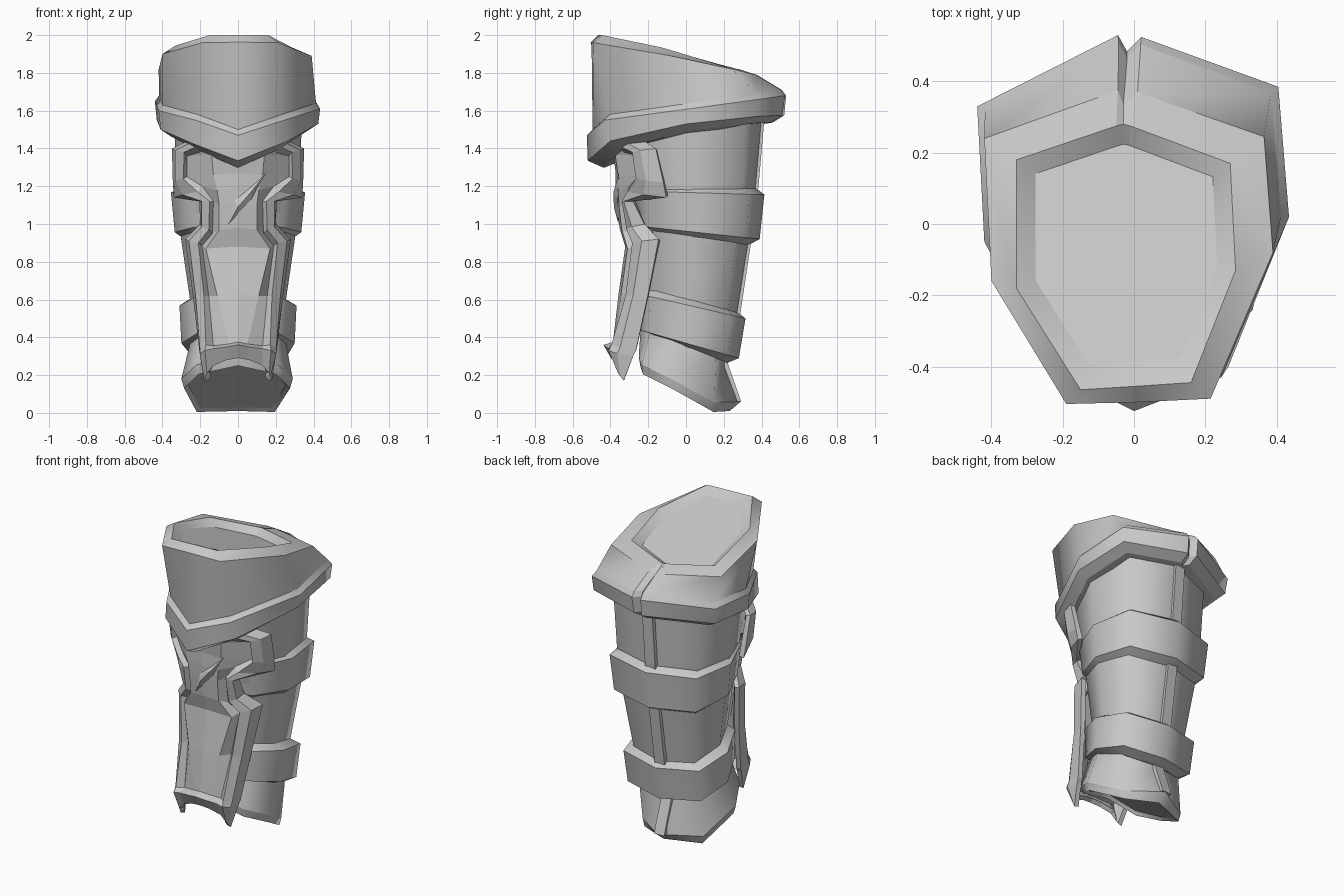
import bpy, bmesh
from mathutils import Vector

steel = bpy.data.materials.new("grey_steel")
steel.diffuse_color = (0.58, 0.58, 0.58, 1)


def finish(name, verts, faces, fix_normals=True):
    me = bpy.data.meshes.new(name)
    me.from_pydata([tuple(v) for v in verts], [], faces)
    if fix_normals:
        bm = bmesh.new()
        bm.from_mesh(me)
        bmesh.ops.recalc_face_normals(bm, faces=bm.faces)
        bm.to_mesh(me)
        bm.free()
    me.materials.append(steel)
    ob = bpy.data.objects.new(name, me)
    bpy.context.collection.objects.link(ob)
    return ob


def loft(name, rings, creases=()):
    """Skin a stack of rings; smooth around, sharp along each ring and each crease column."""
    n = len(rings[0])
    verts = [p for r in rings for p in r]
    faces = []
    for k in range(len(rings) - 1):
        for i in range(n):
            j = (i + 1) % n
            faces.append((k*n + i, k*n + j, (k+1)*n + j, (k+1)*n + i))
    faces.append(tuple(reversed(range(n))))
    faces.append(tuple(range((len(rings)-1)*n, len(rings)*n)))
    ob = finish(name, verts, faces)
    ob.data.shade_smooth()
    for e in ob.data.edges:
        a, b = e.vertices
        e.use_edge_sharp = a // n == b // n or a % n in creases
    return ob


# eight-sided leg cross-section (unit half-width, -1 front .. 1 back)
SECTION = [(0, -1), (.71, -.78), (1, -.05), (.88, .77),
           (0, 1), (-.84, .73), (-1, -.05), (-.71, -.78)]


def ring(w, yf, yb, zf, zb):
    out = []
    for u, v in SECTION:
        t = (v + 1) / 2
        out.append((u*w, yf + t*(yb - yf), zf + t*(zb - zf)))
    return out


def scaled(points, s, dz):
    c = sum((Vector(p) for p in points), Vector()) / len(points)
    return [(c.x + (p[0]-c.x)*s, c.y + (p[1]-c.y)*s, p[2] + dz) for p in points]


# leg shell
loft("leg_shell", [
    ring(.24, -.23, .22, .45, .28), ring(.25, -.22, .275, .62, .52),
    ring(.30, -.24, .335, .92, .90), ring(.325, -.30, .375, 1.2, 1.2),
    ring(.34, -.38, .41, 1.58, 1.6)])

# strap bands
loft("middle_band", [
    ring(.29, -.23, .325, .96, .885), ring(.335, -.26, .39, .99, .92),
    ring(.355, -.28, .415, 1.175, 1.155), ring(.315, -.27, .37, 1.19, 1.19)])
loft("lower_band", [
    ring(.24, -.20, .22, .42, .265), ring(.30, -.25, .28, .44, .29),
    ring(.31, -.25, .315, .63, .50), ring(.245, -.21, .27, .67, .535)])

# flared ankle with a slanted opening
ankle_top = ring(.255, -.24, .21, .45, .27)
lip = [(0, -.25, .30), (.21, -.235, .255), (.29, -.08, .18), (.205, .15, .055),
       (0, .29, .06), (-.23, .15, .055), (-.30, -.08, .18), (-.22, -.235, .255)]
edge = [(x*.95, y*.97 - (.05 if y > .2 else 0), max(z - .05, .0)) for x, y, z in lip]
loft("ankle_flare", [scaled(edge, .92, .02), edge, lip, ankle_top])

# knee cuff with pointed front and notched back
band_low = [(0, -.52, 1.335), (.265, -.40, 1.44), (.425, 0, 1.53), (.395, .38, 1.57),
            (.015, .51, 1.575), (-.02, .475, 1.575), (-.045, .52, 1.575),
            (-.43, .32, 1.55), (-.41, -.05, 1.50), (-.25, -.385, 1.43)]
band_high = [(0, -.525, 1.47), (.245, -.43, 1.55), (.435, .02, 1.61), (.405, .385, 1.66),
             (.02, .525, 1.68), (-.02, .485, 1.68), (-.045, .53, 1.68),
             (-.44, .33, 1.65), (-.42, -.05, 1.60), (-.225, -.41, 1.55)]
rim_out = [(.01, -.50, 1.963), (.215, -.49, 1.96), (.39, -.08, 1.89), (.365, .245, 1.82),
           (.01, .37, 1.79), (-.03, .335, 1.785), (-.045, .375, 1.79),
           (-.42, .24, 1.82), (-.40, -.16, 1.90), (-.19, -.505, 1.96)]
rim_in = [(.01, -.455, 2.0), (.16, -.445, 2.0), (.285, -.13, 1.935), (.27, .17, 1.845),
          (-.01, .275, 1.82), (-.03, .28, 1.82), (-.05, .275, 1.82),
          (-.33, .18, 1.845), (-.33, -.18, 1.945), (-.15, -.465, 2.0)]
loft("knee_cuff", [
    scaled(band_low, .86, -.038), band_low, band_high, scaled(band_high, .95, .03),
    rim_out, rim_in, scaled(rim_in, .83, -.033)], creases=(4, 5, 6))


# back seam strips following the leg
def seam(name, path):
    loft(name, [[(x, y + dy, z) for x, dy in
                 ((-.05, -.05), (.025, -.05), (.025, .007), (-.045, .004))]
                for y, z in path], creases=(0, 1, 2, 3))


seam("back_seam", [(.225, .28), (.28, .52), (.337, .9), (.377, 1.2), (.41, 1.58)])
seam("ankle_seam", [(.285, .06), (.21, .275)])

# shin plate: right half rows of (panel, border inside, border crest, outer edge)
half_rows = [
    [(.06, -.385, .28), (.13, -.365, .25), (.165, -.36, .21), (.18, -.33, .17)],
    [(.05, -.425, .35), (.13, -.41, .34), (.175, -.41, .33), (.20, -.28, .30)],
    [(.05, -.375, .365), (.13, -.36, .355), (.17, -.395, .36), (.205, -.265, .33)],
    [(.11, -.345, .62), (.155, -.29, .62), (.18, -.32, .62), (.24, -.20, .63)],
    [(.17, -.31, .87), (.19, -.25, .885), (.21, -.285, .90), (.28, -.145, .92)],
    [(.10, -.34, .97), (.135, -.29, .95), (.155, -.315, .97), (.20, -.22, 1.0)],
    [(.10, -.355, 1.10), (.13, -.31, 1.12), (.15, -.34, 1.12), (.205, -.28, 1.12)],
    [(.11, -.36, 1.18), (.19, -.30, 1.20), (.215, -.31, 1.17), (.34, -.105, 1.14)],
    [(.13, -.36, 1.26), (.27, -.24, 1.25), (.29, -.265, 1.24), (.345, -.12, 1.22)],
    [(.14, -.375, 1.37), (.27, -.245, 1.36), (.285, -.285, 1.38), (.35, -.16, 1.40)],
    [(.14, -.39, 1.46), (.20, -.33, 1.38), (.22, -.35, 1.41), (.27, -.22, 1.44)]]
verts, faces = [], []
for k, (m, a, b, o) in enumerate(half_rows):
    mid = (Vector(b) + Vector(o)) / 2
    if k:
        mid += Vector((.015, -.020, 0))     # outer corner of the raised border
    row = [m, a, b, tuple(mid), o]
    centre = (0, m[1] - .012, m[2] + .01)
    verts += [(-x, y, z) for x, y, z in reversed(row)] + [centre] + row
cols = 11
for r in range(len(half_rows) - 1):
    for c in range(cols - 1):
        i = r*cols + c
        faces.append((i, i + 1, i + cols + 1, i + cols))
plate = finish("shin_plate", verts, faces, fix_normals=False)
solid = plate.modifiers.new("thickness", 'SOLIDIFY')
solid.thickness = .03
solid.offset = -1

# slanted slash ornament on the plate
slash = [(-.05, -.358, 1.0), (-.02, -.364, 1.13), (.15, -.355, 1.27), (.07, -.362, 1.13),
         (.0, -.382, 1.09), (.07, -.384, 1.17)]
finish("slash_ornament", slash,
       [(0, 4, 1), (1, 4, 5), (1, 5, 2), (0, 3, 4), (3, 5, 4), (3, 2, 5), (0, 1, 2, 3)])
